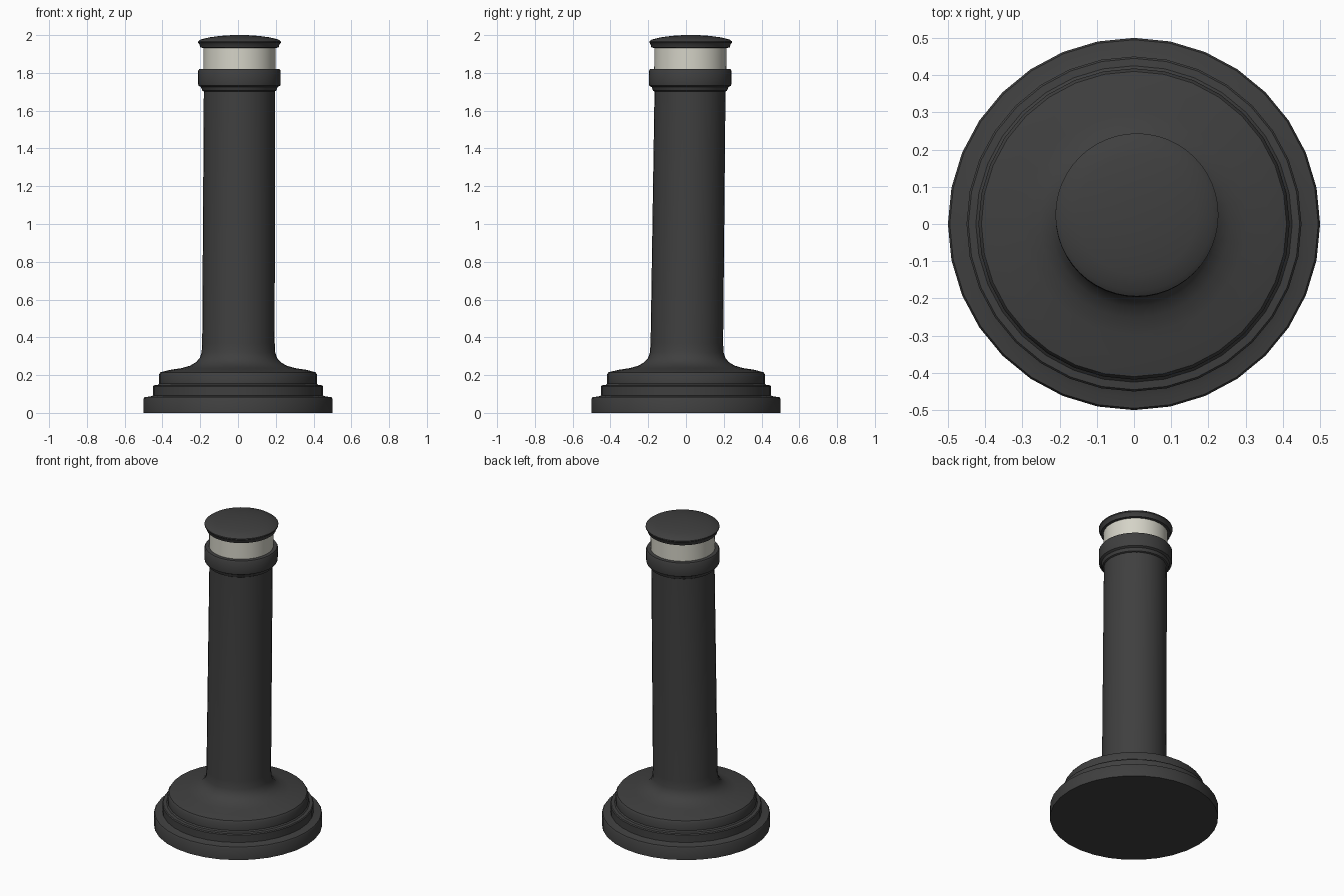
import bpy, bmesh, math

if "Cube" in bpy.data.objects:
    bpy.data.objects.remove(bpy.data.objects["Cube"])


def material(name, rgb):
    m = bpy.data.materials.new(name)
    m.diffuse_color = (*rgb, 1)
    m.use_nodes = True
    m.node_tree.nodes["Principled BSDF"].inputs["Base Color"].default_value = m.diffuse_color
    return m


dark = material("dark grey metal", (0.05, 0.05, 0.05))
cream = material("pale lamp glass", (0.66, 0.65, 0.57))


def lean(z):
    """Centre of the slightly leaning post at height z."""
    t = max(0, (z - 0.25) / 1.75)
    return 0.002 + 0.006 * t, 0.003 + 0.022 * t


def lathe(name, profile, sides, mat):
    """Closed solid of revolution from (radius, z) points, bottom to top."""
    bm = bmesh.new()
    rings = []
    for r, z in profile:
        cx, cy = lean(z) if z > 0.22 else (0, 0)
        rings.append([bm.verts.new((cx + r * math.cos(2 * math.pi * i / sides),
                                    cy + r * math.sin(2 * math.pi * i / sides), z))
                      for i in range(sides)])
    for a, b in zip(rings, rings[1:]):
        for i in range(sides):
            j = (i + 1) % sides
            bm.faces.new((a[i], a[j], b[j], b[i]))
    bm.faces.new(rings[0][::-1])
    bm.faces.new(rings[-1])
    me = bpy.data.meshes.new(name)
    bm.to_mesh(me)
    bm.free()
    me.materials.append(mat)
    ob = bpy.data.objects.new(name, me)
    bpy.context.collection.objects.link(ob)
    bpy.ops.object.select_all(action='DESELECT')
    ob.select_set(True)
    bpy.context.view_layer.objects.active = ob
    bpy.ops.object.shade_smooth_by_angle(angle=math.radians(35))
    return ob


# Stepped foot with flare, and the shaft in one turned piece
lathe("base_and_shaft", [
    (0.50, 0), (0.50, 0.075), (0.495, 0.083), (0.465, 0.087),
    (0.45, 0.092), (0.45, 0.14), (0.445, 0.146), (0.425, 0.148),
    (0.418, 0.155), (0.418, 0.203), (0.41, 0.215), (0.36, 0.228),
    (0.30, 0.237), (0.255, 0.25), (0.225, 0.268), (0.205, 0.29),
    (0.195, 0.32), (0.192, 0.37), (0.188, 1.72)], 32, dark)

# Collar under the lamp
lathe("collar", [
    (0.185, 1.70), (0.196, 1.706), (0.203, 1.725), (0.216, 1.732),
    (0.218, 1.74), (0.218, 1.812), (0.213, 1.82), (0.18, 1.822)], 48, dark)

# Lamp band
lathe("lamp_glass", [(0.191, 1.80), (0.191, 1.95)], 48, cream)

# Domed cap
lathe("cap", [
    (0.19, 1.932), (0.207, 1.934), (0.212, 1.952), (0.219, 1.960),
    (0.219, 1.967), (0.205, 1.977), (0.16, 1.988), (0.10, 1.996),
    (0.04, 2.0)], 48, dark)
